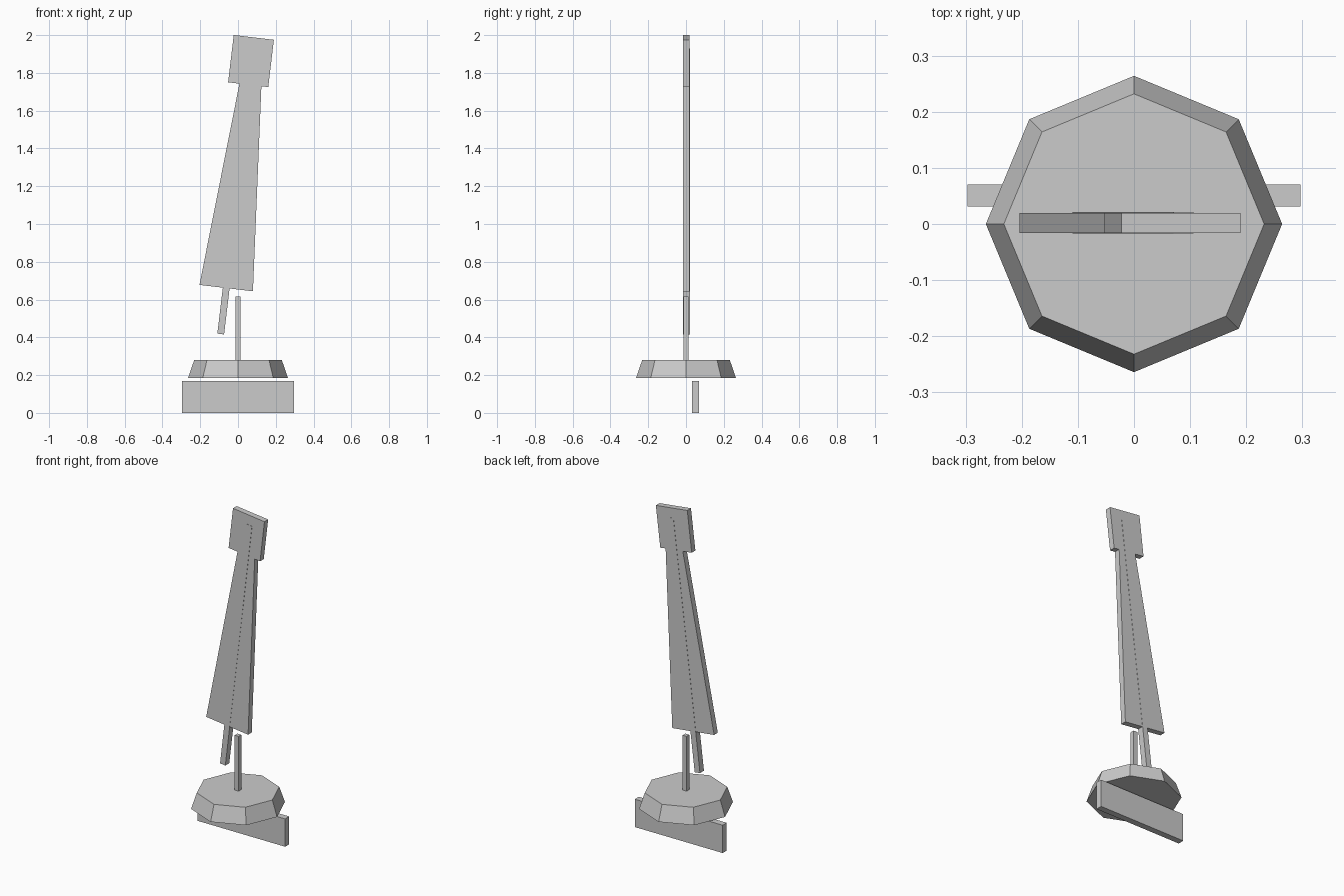
import bpy, bmesh
from math import radians
from mathutils import Matrix

if "Cube" in bpy.data.objects:
    bpy.data.objects.remove(bpy.data.objects["Cube"])


def prism(name, profile, y0, y1, matrix=None):
    """Extrude an x-z outline from y0 to y1."""
    bm = bmesh.new()
    face = bm.faces.new([bm.verts.new((x, y0, z)) for x, z in profile])
    ext = bmesh.ops.extrude_face_region(bm, geom=[face])
    verts = [g for g in ext["geom"] if isinstance(g, bmesh.types.BMVert)]
    bmesh.ops.translate(bm, verts=verts, vec=(0, y1 - y0, 0))
    bmesh.ops.recalc_face_normals(bm, faces=bm.faces)
    mesh = bpy.data.meshes.new(name)
    bm.to_mesh(mesh)
    bm.free()
    obj = bpy.data.objects.new(name, mesh)
    bpy.context.collection.objects.link(obj)
    if matrix:
        obj.matrix_world = matrix
    return obj


def trapezoid(u, v0, v1, half0, half1):
    return [(u - half0, v0), (u + half0, v0), (u + half1, v1), (u - half1, v1)]


# Bar under the base
prism("ground_bar", trapezoid(0, 0, 0.17, 0.297, 0.297), 0.031, 0.07)

# Tapered octagonal base
bpy.ops.mesh.primitive_cone_add(vertices=8, radius1=0.264, radius2=0.232,
                                depth=0.095, location=(0, 0, 0.2325))
bpy.context.object.name = "octagonal_base"

# Upright peg
prism("peg", trapezoid(0, 0.27, 0.615, 0.013, 0.013), -0.013, 0.013)

# Leaning parts share one tilted frame starting at the foot of the rod
tilt = Matrix.Translation((-0.0915, 0.002, 0.4175)) @ Matrix.Rotation(radians(6.8), 4, 'Y')
prism("rod", trapezoid(0, 0, 1.52, 0.018, 0.018), -0.0192, 0.0192, tilt)
prism("tapered_blade", trapezoid(0, 0.245, 1.328, 0.1425, 0.0585), -0.0178, 0.0178, tilt)
prism("head_block", trapezoid(-0.012, 1.328, 1.58, 0.107, 0.107), -0.0178, 0.0178, tilt)
